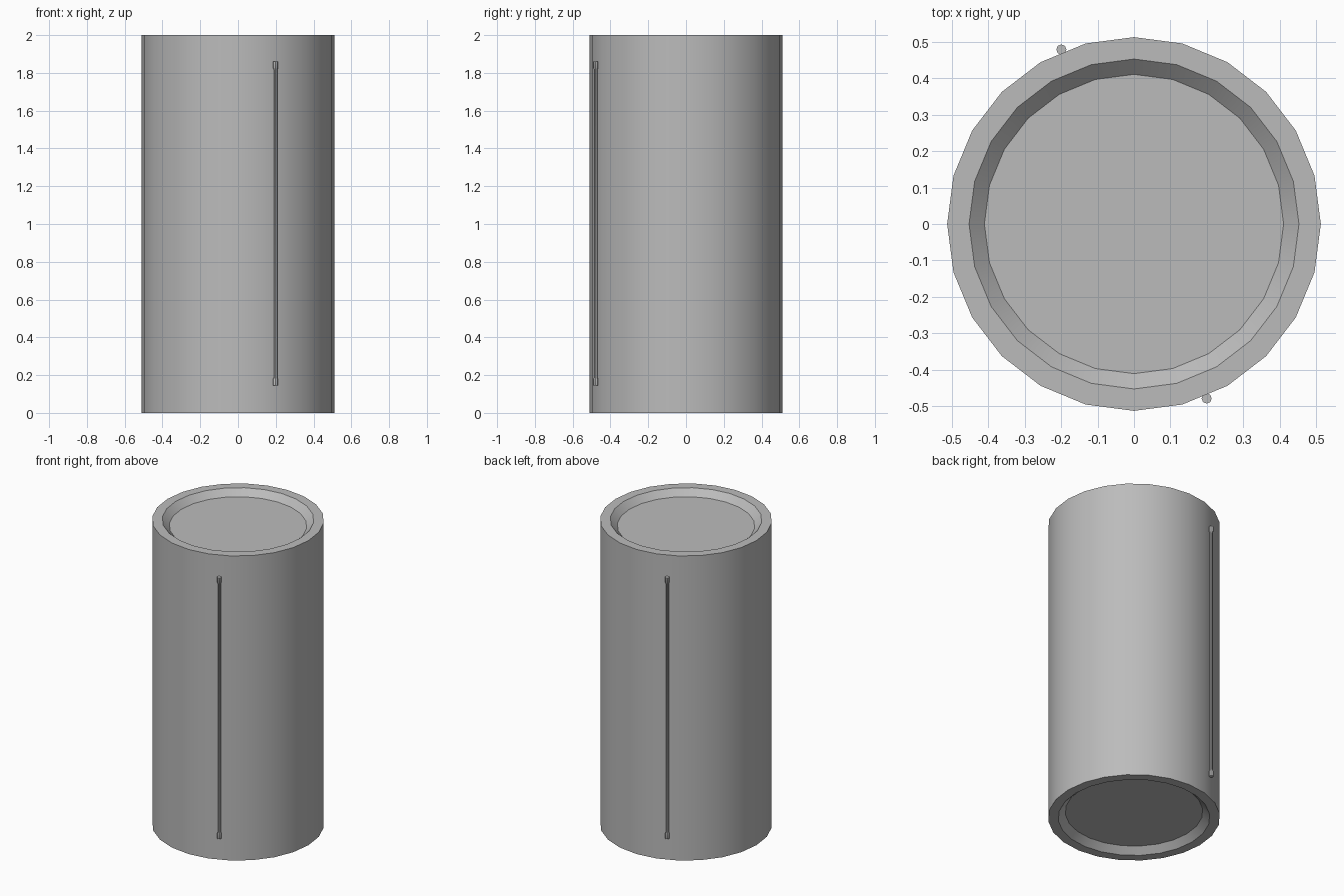
import bpy, bmesh, math

cube = bpy.data.objects.get("Cube")
if cube:
    bpy.data.objects.remove(cube, do_unlink=True)

GREY = (0.5, 0.5, 0.5, 1.0)
grey = bpy.data.materials.new("plain grey")
grey.use_nodes = True
grey.diffuse_color = GREY
grey.node_tree.nodes["Principled BSDF"].inputs["Base Color"].default_value = GREY


def lathe(name, profile, sides, location=(0, 0, 0)):
    """Revolve a (radius, height) profile about z and close both ends."""
    bm = bmesh.new()
    rings = []
    for r, z in profile:
        angles = [math.tau * i / sides for i in range(sides)]
        rings.append([bm.verts.new((r * math.cos(a), r * math.sin(a), z)) for a in angles])
    for low, high in zip(rings, rings[1:]):
        for i in range(sides):
            j = (i + 1) % sides
            bm.faces.new((low[i], low[j], high[j], high[i]))
    bm.faces.new(rings[0][::-1])
    bm.faces.new(rings[-1])
    bmesh.ops.recalc_face_normals(bm, faces=bm.faces)
    mesh = bpy.data.meshes.new(name)
    bm.to_mesh(mesh)
    bm.free()
    mesh.materials.append(grey)
    obj = bpy.data.objects.new(name, mesh)
    obj.location = location
    bpy.context.collection.objects.link(obj)
    bpy.ops.object.select_all(action="DESELECT")
    obj.select_set(True)
    bpy.context.view_layer.objects.active = obj
    bpy.ops.object.shade_smooth_by_angle(angle=math.radians(30))
    return obj


def mirrored(half, height):
    """Complete a lower half profile with its upper mirror."""
    return half + [(r, height - z) for r, z in reversed(half)]


# Drum with a shallow tapered recess in each end
HEIGHT = 2.0
lathe("drum_body", mirrored([(0.41, 0.04), (0.452, 0), (0.512, 0)], HEIGHT), 24)

# Thin side rods with thicker end caps, on opposite sides
rod = mirrored([(0.014, 0.145), (0.014, 0.178), (0.009, 0.188)], HEIGHT + 0.005)
for name, side in (("front_rod", 1), ("back_rod", -1)):
    lathe(name, rod, 8, (0.199 * side, -0.478 * side, 0))
